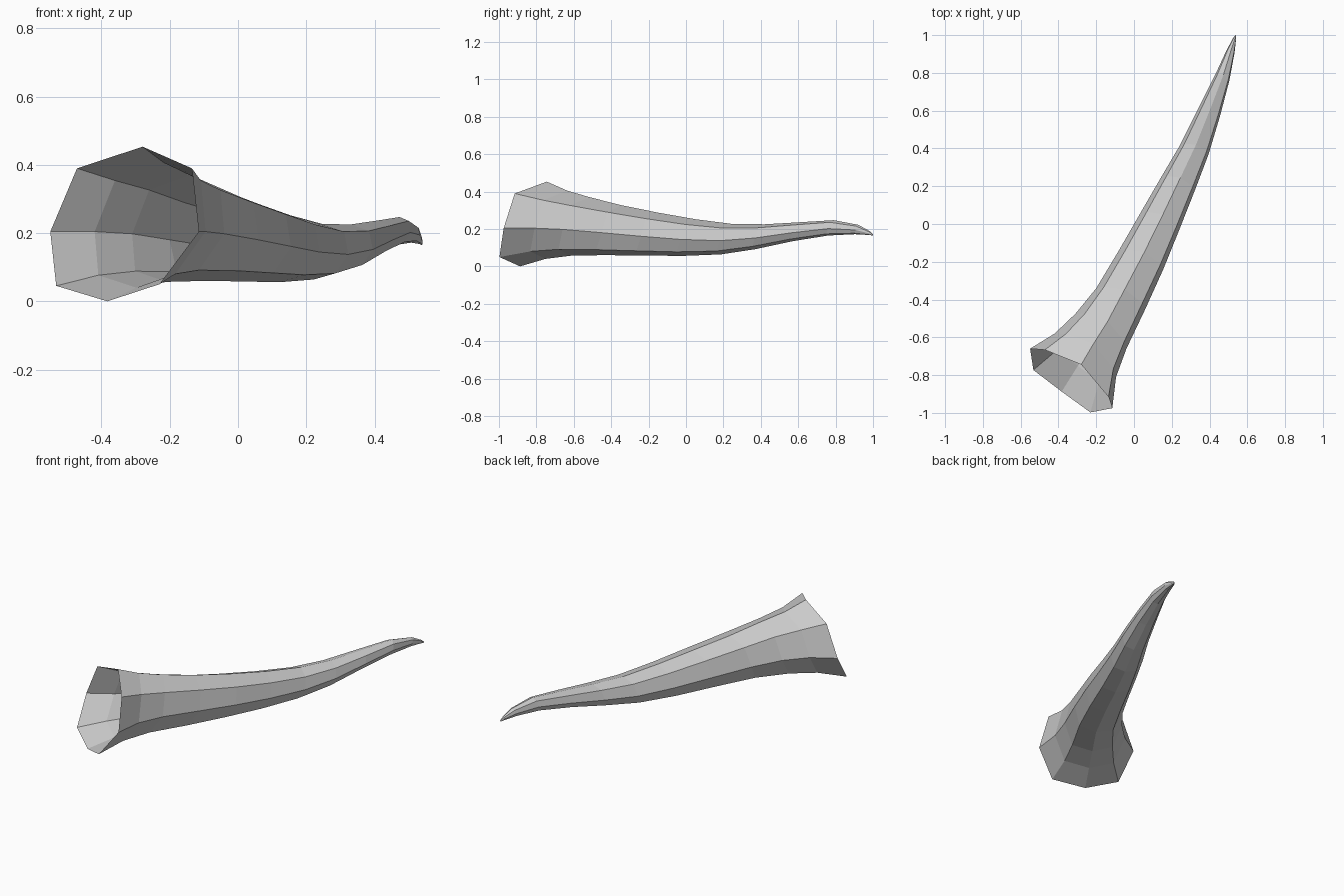
import bpy, bmesh
from mathutils import Vector

if "Cube" in bpy.data.objects:
    bpy.data.objects.remove(bpy.data.objects["Cube"])

# Octagonal section: (sideways, height fraction, lean along the axis)
SECTION = [(0, 1, .20), (.81, .86, .08), (1, .45, 0), (.7, .11, -.19),
           (0, 0, -.19), (-.7, .10, -.18), (-1, .45, 0), (-.75, .86, .09)]

# Stations from mouth to tip: left x, left y, right x, right y, bottom z, top z
STATIONS = [
    (-.55, -.66, -.115, -.975, .0, .453),
    (-.42, -.58, -.095, -.81, .04, .405),
    (-.31, -.475, -.04, -.66, .057, .37),
    (-.20, -.34, .06, -.45, .060, .327),
    (-.08, -.14, .155, -.24, .058, .287),
    (.035, .06, .24, -.03, .056, .252),
    (.145, .25, .323, .18, .064, .227),
    (.245, .42, .395, .37, .092, .225),
    (.34, .61, .455, .57, .135, .236),
    (.43, .79, .505, .76, .165, .247),
    (.49, .92, .532, .905, .172, .222),
    (.525, .985, .54, .975, .168, .188),
    (.537, 1.0, .541, .998, .165, .172),
]


def station_ring(bm, lx, ly, rx, ry, z0, z1):
    left, right = Vector((lx, ly, 0)), Vector((rx, ry, 0))
    centre, side = (left + right) / 2, (right - left) / 2
    axis = Vector((-side.y, side.x, 0)).normalized()
    height = z1 - z0
    return [bm.verts.new(centre + side * u + axis * (w * height)
                         + Vector((0, 0, z0 + v * height)))
            for u, v, w in SECTION]


# Curved horn: open flared mouth, closed hooked tip
bm = bmesh.new()
rings = [station_ring(bm, *s) for s in STATIONS]
for a, b in zip(rings, rings[1:]):
    for i in range(8):
        j = (i + 1) % 8
        bm.faces.new((a[i], a[j], b[j], b[i]))
bm.faces.new(rings[-1])
bmesh.ops.recalc_face_normals(bm, faces=bm.faces)
mesh = bpy.data.meshes.new("horn")
bm.to_mesh(mesh)
bm.free()
horn = bpy.data.objects.new("horn", mesh)
bpy.context.collection.objects.link(horn)
